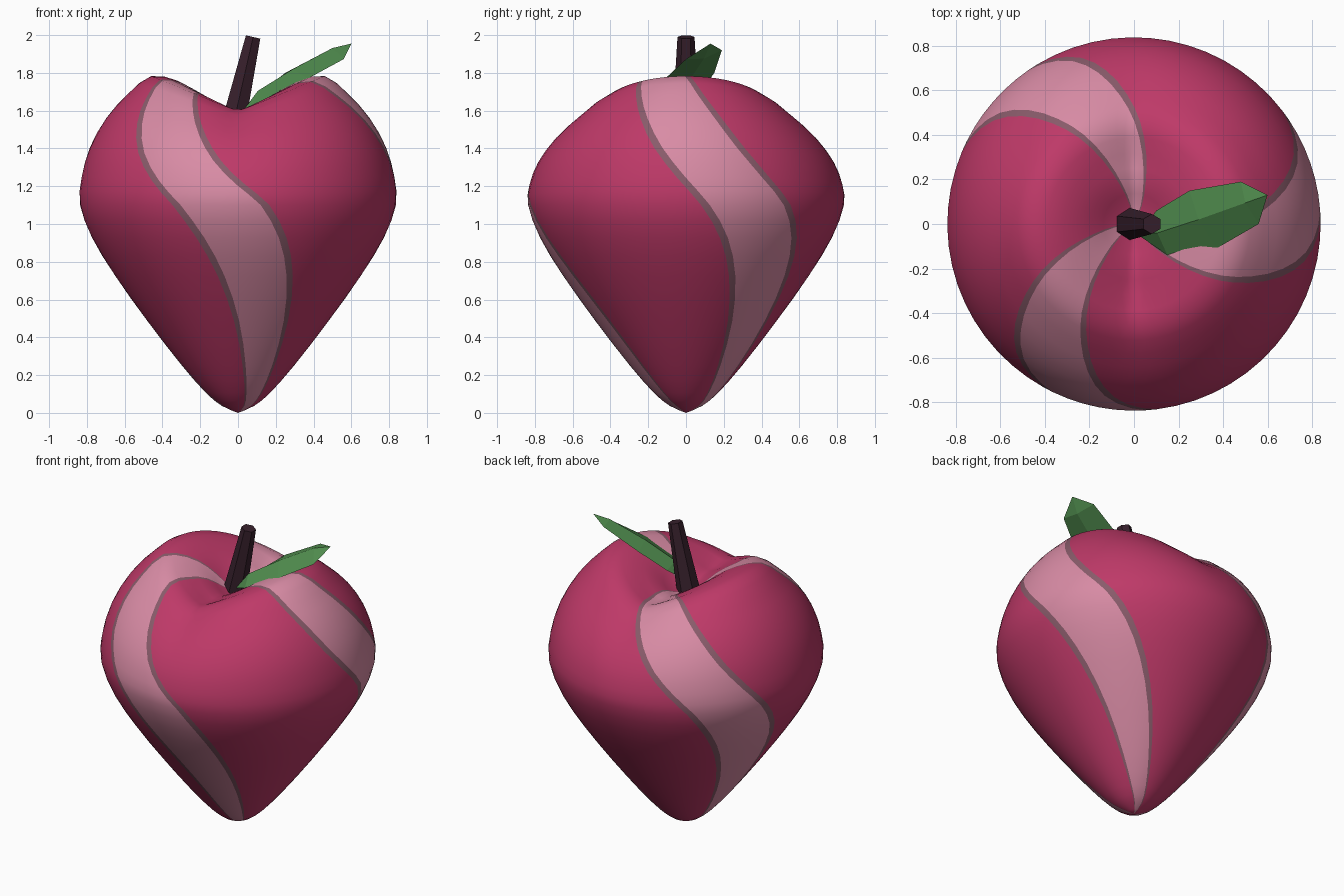
import bpy, bmesh, math
from mathutils import Vector

if "Cube" in bpy.data.objects:
    bpy.data.objects.remove(bpy.data.objects["Cube"])


def material(name, rgb):
    m = bpy.data.materials.new(name)
    m.diffuse_color = (*rgb, 1)
    m.use_nodes = True
    m.node_tree.nodes["Principled BSDF"].inputs["Base Color"].default_value = m.diffuse_color
    return m


SKIN = material("crimson skin", (0.515, 0.041, 0.138))
PINK = material("light pink stripe", (0.69, 0.26, 0.376))
EDGE = material("mauve stripe edge", (0.25, 0.105, 0.145))
BARK = material("dark stem", (0.038, 0.0144, 0.025))
LEAF = material("leaf green", (0.08, 0.262, 0.076))


def make_object(name, bm, mats, smooth):
    bmesh.ops.recalc_face_normals(bm, faces=bm.faces)
    for f in bm.faces:
        f.smooth = smooth
    me = bpy.data.meshes.new(name)
    bm.to_mesh(me)
    bm.free()
    for m in mats:
        me.materials.append(m)
    ob = bpy.data.objects.new(name, me)
    bpy.context.collection.objects.link(ob)
    return ob


def loft(bm, rings):
    """Bridge rings of equal point count; returns rows of (faces)."""
    vs = [[bm.verts.new(p) for p in ring] for ring in rings]
    n = len(rings[0])
    return [[bm.faces.new((a[j], a[(j + 1) % n], b[(j + 1) % n], b[j]))
             for j in range(n)] for a, b in zip(vs, vs[1:])]


# Fruit body: profile of (radius, height, stripe angle in degrees)
PROFILE = [(0, 0, 44), (.085, .037, 38), (.17, .106, 30), (.30, .254, 22.5),
           (.48, .487, 15.5), (.65, .725, 8.5), (.772, .926, 1.5),
           (.836, 1.1, -6.5), (.828, 1.249, -15.5), (.783, 1.407, -24.5),
           (.698, 1.56, -32), (.582, 1.69, -39), (.46, 1.783, -45.5),
           (.317, 1.757, -52), (.19, 1.68, -58), (.09, 1.59, -65), (0, 1.54, -72)]


def refine(points):
    """Halve each profile segment along a smooth curve."""
    p = [Vector(q) for q in points]
    out = []
    for i in range(len(p) - 1):
        a, d = p[max(i - 1, 0)], p[min(i + 2, len(p) - 1)]
        out += [p[i], (9 * (p[i] + p[i + 1]) - a - d) / 16]
    return out + [p[-1]]


# Columns follow the twist so the stripe borders are clean edges
columns = []
for k in range(3):
    base = 120 * k
    columns.append((base - 18, 2))
    columns += [(base - 14.8 + 29.6 * i / 6, 1) for i in range(6)]
    columns.append((base + 14.8, 2))
    columns += [(base + 18 + 6 * i, 0) for i in range(14)]


def body_point(r, z, angle):
    a = math.radians(angle)
    # two lobes left and right, valley from front to back
    side = min(1, math.sqrt(math.sin(a) ** 2 + 0.002))
    if z > 1.1:
        z = 1.1 + (z - 1.1) * (1 - 0.275 * min(1, r / 0.3) * (1 - side))
    return (r * math.sin(a), -r * math.cos(a), z)


bm = bmesh.new()
rows = loft(bm, [[body_point(r, z, c + tw) for c, _ in columns]
                 for r, z, tw in refine(PROFILE)])
for row in rows:
    for face, (_, mat) in zip(row, columns):
        face.material_index = mat
bmesh.ops.remove_doubles(bm, verts=bm.verts, dist=1e-5)
make_object("fruit_body", bm, [SKIN, PINK, EDGE], True)

# Stem: tilted, tapered six-sided prism
low, high = Vector((-.02, 0, 1.55)), Vector((.08, 0, 1.99))
across = Vector((high.z - low.z, 0, low.x - high.x)).normalized()


def hexagon(centre, radius):
    return [centre + across * radius * math.sin(i * math.pi / 3)
            + Vector((0, radius * math.cos(i * math.pi / 3), 0)) for i in range(6)]


bm = bmesh.new()
loft(bm, [hexagon(low, .072), hexagon(high, .045)])
bmesh.ops.holes_fill(bm, edges=bm.edges)
make_object("stem", bm, [BARK], False)

# Leaf: flat-shaded lens lofted from left and right edge points
EDGES = [((.02, -.05, 1.59), (.02, -.05, 1.59)),
         ((.10, .06, 1.68), (.15, -.14, 1.66)),
         ((.25, .15, 1.80), (.37, -.11, 1.77)),
         ((.48, .19, 1.92), (.56, .0, 1.873)),
         ((.60, .13, 1.955), (.60, .13, 1.955))]
rings = []
for left, right in EDGES:
    left, right = Vector(left), Vector(right)
    up = Vector((-.02, 0, .035)) * min(1, (left - right).length / .2)
    mid = (left + right) / 2
    rings.append([left, mid + up, right, mid - up * 0.6])
bm = bmesh.new()
loft(bm, rings)
bmesh.ops.remove_doubles(bm, verts=bm.verts, dist=1e-5)
make_object("leaf", bm, [LEAF], False)
